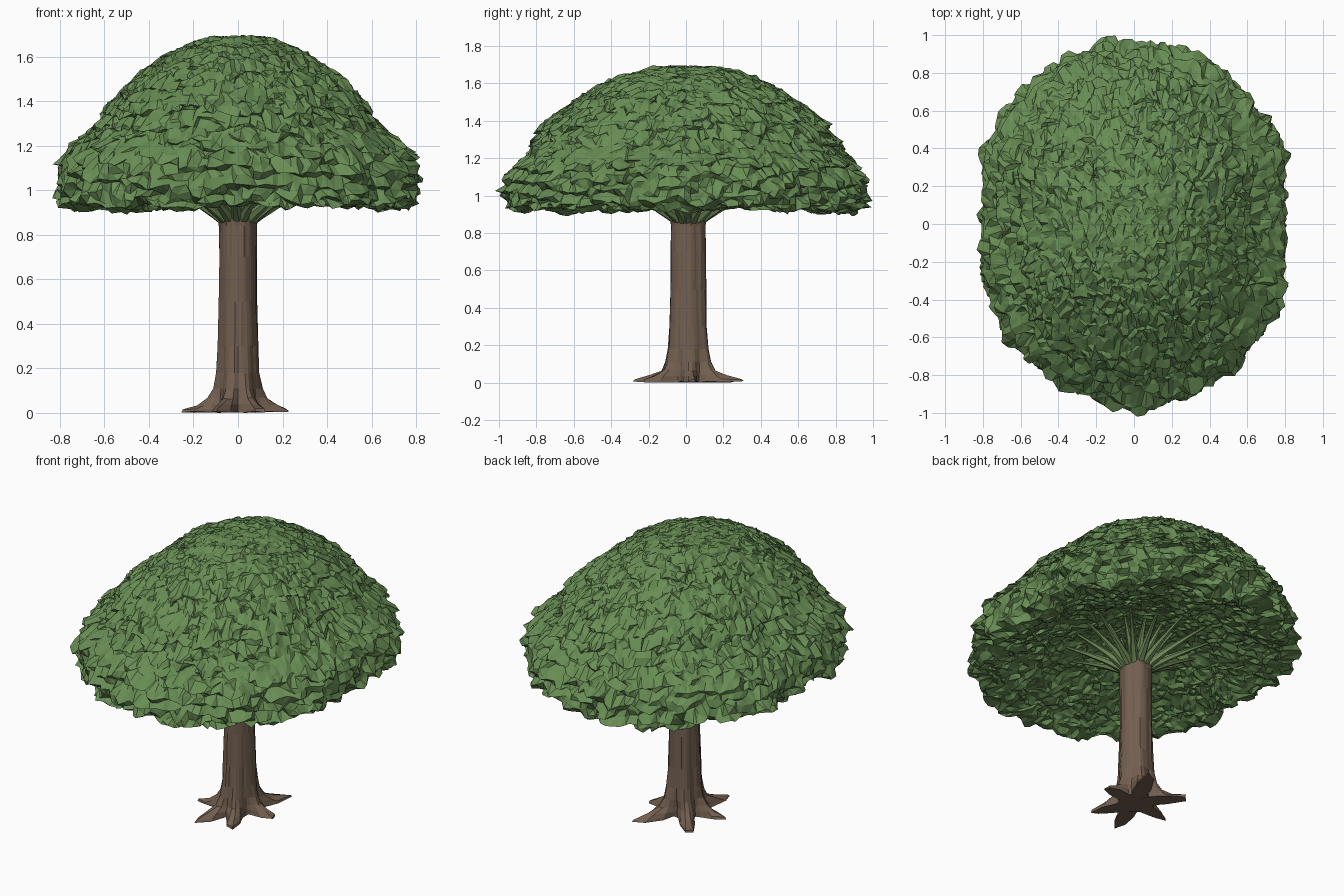
import bpy, bmesh, math, random
from mathutils import Vector, noise

if "Cube" in bpy.data.objects:
    bpy.data.objects.remove(bpy.data.objects["Cube"])

random.seed(4)


def material(name, col):
    m = bpy.data.materials.new(name)
    m.diffuse_color = (*col, 1)
    m.use_nodes = True
    m.node_tree.nodes["Principled BSDF"].inputs["Base Color"].default_value = m.diffuse_color
    return m


LEAF = material("leaf_green", (0.14, 0.27, 0.09))
STEM = material("stem_green", (0.16, 0.26, 0.10))
BARK = material("bark_brown", (0.17, 0.115, 0.08))


def finish(bm, name, mat):
    bmesh.ops.recalc_face_normals(bm, faces=bm.faces[:])
    me = bpy.data.meshes.new(name)
    bm.to_mesh(me)
    bm.free()
    me.materials.append(mat)
    ob = bpy.data.objects.new(name, me)
    bpy.context.collection.objects.link(ob)
    return ob


def skin(bm, rings):
    # bridge successive rings of points and cap both ends
    vs = [[bm.verts.new(p) for p in ring] for ring in rings]
    n = len(vs[0])
    for a, b in zip(vs, vs[1:]):
        for i in range(n):
            j = (i + 1) % n
            bm.faces.new((a[i], a[j], b[j], b[i]))
    bm.faces.new(vs[0][::-1])
    bm.faces.new(vs[-1])


# Trunk: lathe with six root lobes flaring at the base
ROOTS = [(4, .155), (65, .24), (130, .21), (190, .16), (251, .215), (294, .19)]


def lobe(a, sharp):
    best = 0
    for deg, length in ROOTS:
        d = (a - math.radians(deg) + math.pi) % (2 * math.pi) - math.pi
        best = max(best, length * math.exp(-(d / sharp) ** 2))
    return best


bm = bmesh.new()
rings = []
for z, r, f, sharp in [(.004, .095, 1, .26), (.014, .093, .97, .25), (.035, .09, .6, .3),
                       (.065, .088, .31, .36), (.11, .086, .15, .4), (.18, .085, .08, .45),
                       (.3, .084, .04, .5), (.5, .081, .03, .5), (.7, .08, .03, .5),
                       (.84, .08, .03, .5), (.88, .083, .04, .5)]:
    ring = []
    for i in range(40):
        a = 2 * math.pi * i / 40
        q = r + f * lobe(a, sharp) + random.uniform(-.003, .003)
        if z < .02:
            q *= random.uniform(.95, 1.02)
        ring.append((q * math.cos(a), .013 + q * math.sin(a) * (1.1 if z > .1 else 1.0),
                     z + (random.uniform(-.004, .006) if z < .1 else 0)))
    rings.append(ring)
skin(bm, rings)
finish(bm, "trunk", BARK)

# Branches: thick-based tapering tubes fanning out under the crown
bm = bmesh.new()
for tier, count, reach, top in [(0, 15, .42, 1.04), (1, 11, .27, 1.10), (2, 6, .12, 1.12)]:
    for k in range(count):
        a = 2 * math.pi * (k + random.uniform(-.25, .25)) / count
        out = Vector((math.cos(a), math.sin(a), 0))
        rr = reach * random.uniform(.8, 1.1)
        start = .068 - .02 * tier
        side = Vector((-out.y, out.x, 0))
        up = (Vector((0, 0, 1)) - out * .6).normalized()
        rings = []
        for t, w in [(0, .024), (.12, .025), (.35, .019), (.65, .012), (1, .006)]:
            rad = start + (rr - start) * t ** 1.1
            c = out * rad + Vector((0, .013, .865 + (top - .865) * t ** .9))
            rings.append([c + side * w * math.cos(b) + up * w * math.sin(b)
                          for b in [2 * math.pi * i / 6 for i in range(6)]])
        skin(bm, rings)
finish(bm, "branches", STEM)

# Crown: fine sphere mapped to a dome profile (z, half width, half depth), hollow below
PROFILE = [(1.692, 0, 0), (1.685, .13, .19), (1.65, .23, .32), (1.61, .31, .42), (1.55, .40, .53),
           (1.49, .475, .62), (1.43, .535, .70), (1.36, .585, .77), (1.29, .62, .81), (1.23, .70, .84),
           (1.17, .765, .90), (1.11, .785, .935), (1.03, .79, .95), (.96, .785, .945), (.925, .74, .90),
           (.96, .60, .73), (1.02, .38, .46), (1.07, .18, .22), (1.08, 0, 0)]
CUM = [0]
for p, q in zip(PROFILE, PROFILE[1:]):
    CUM.append(CUM[-1] + (Vector(p) - Vector(q)).length)


def profile(t):
    s = t * CUM[-1]
    for i in range(len(CUM) - 1):
        if s <= CUM[i + 1] or i == len(CUM) - 2:
            f = min(1, (s - CUM[i]) / (CUM[i + 1] - CUM[i]))
            return Vector(PROFILE[i]).lerp(Vector(PROFILE[i + 1]), f)


bm = bmesh.new()
bmesh.ops.create_icosphere(bm, subdivisions=6, radius=1)
for v in bm.verts:
    d = v.co.normalized()
    t = math.acos(max(-1, min(1, d.z))) / math.pi
    a = math.atan2(d.y, d.x)
    z, ax, ay = profile(t)
    x = max(-ax, min(ax, 1.07 * ax * math.cos(a)))
    p = Vector((x, ay * math.sin(a), z))
    outward = Vector((p.x, p.y, 0)) / .75
    reach = min(1, outward.length * 1.4)
    # leafy layers: flattened noise pushes tufts out and droops them
    n = noise.noise(Vector((p.x * 10, p.y * 10, p.z * 34)))
    big = noise.noise(Vector((p.x * 5 + 7, p.y * 5 + 3, p.z * 3)))
    p += outward * (.07 * n + .02 * big)
    low = max(0, min(1, (1.15 - z) / .2))
    p.z += reach * (-.04 * n * (1 - .5 * low) + .045 * big * low)
    p += Vector((random.uniform(-.012, .012), random.uniform(-.012, .012),
                 random.uniform(-.013, .013) * (.4 + .6 * reach)))
    v.co = p
finish(bm, "crown", LEAF)
